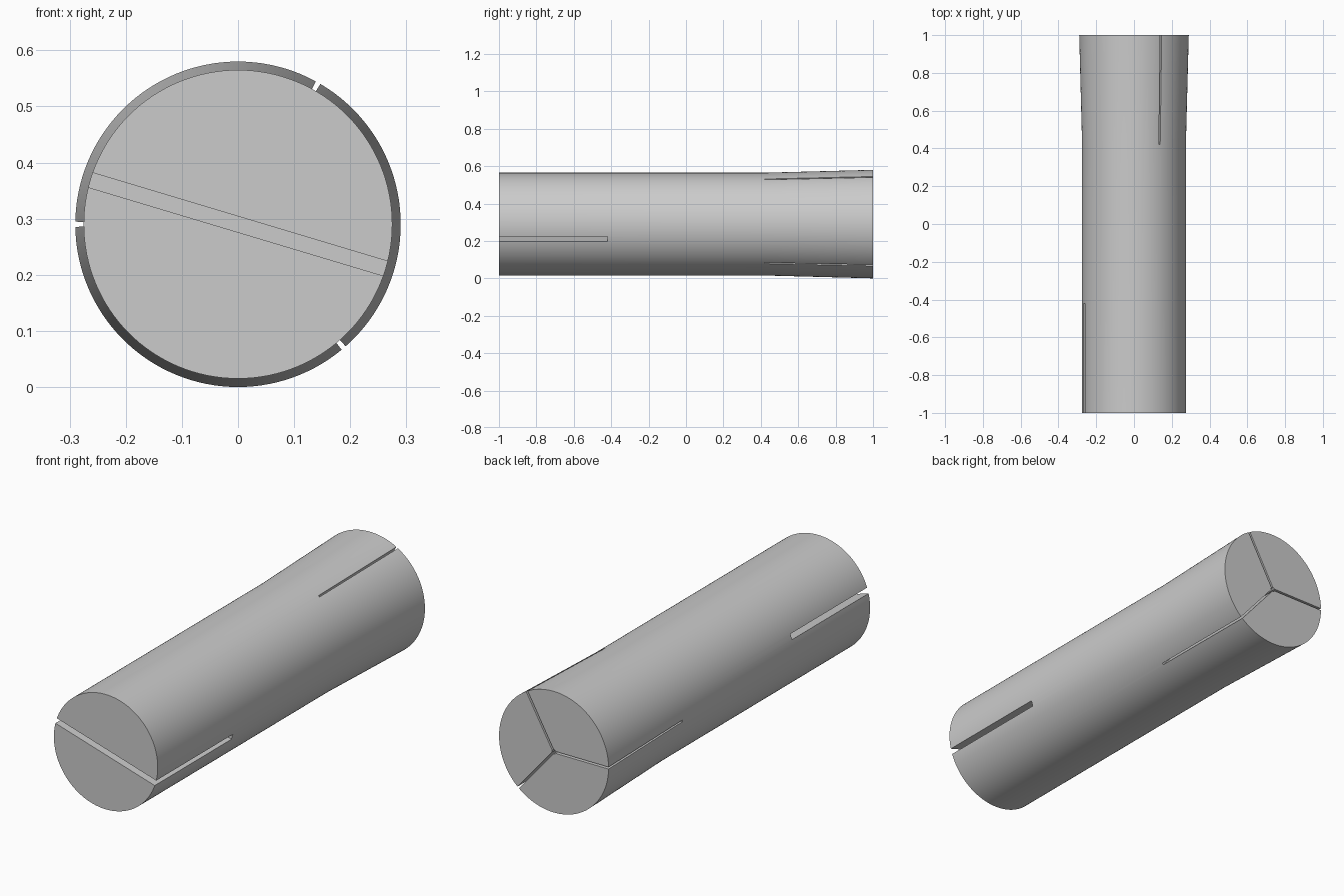
import bpy, bmesh, math
from mathutils import Matrix

if "Cube" in bpy.data.objects:
    bpy.data.objects.remove(bpy.data.objects["Cube"])

CZ = 0.29      # height of the pin axis
SIDES = 128

grey = bpy.data.materials.new("steel grey")
grey.diffuse_color = (0.6, 0.6, 0.6, 1)
grey.use_nodes = True
grey.node_tree.nodes["Principled BSDF"].inputs["Base Color"].default_value = grey.diffuse_color


def make_object(name, bm, cutter=False):
    bmesh.ops.recalc_face_normals(bm, faces=bm.faces)
    mesh = bpy.data.meshes.new(name)
    bm.to_mesh(mesh)
    bm.free()
    obj = bpy.data.objects.new(name, mesh)
    bpy.context.collection.objects.link(obj)
    mesh.materials.append(grey)
    if cutter:
        obj.hide_render = True
        obj.hide_set(True)
    return obj


def lathe(name, profile, sides, cutter=False):
    """Capped round body along y from (y, radius) pairs."""
    bm = bmesh.new()
    rings = []
    for y, r in profile:
        angles = [2 * math.pi * i / sides for i in range(sides)]
        rings.append([bm.verts.new((r * math.cos(a), y, CZ + r * math.sin(a))) for a in angles])
    for a, b in zip(rings, rings[1:]):
        for i in range(sides):
            j = (i + 1) % sides
            bm.faces.new((a[i], a[j], b[j], b[i]))
    bm.faces.new(rings[0])
    bm.faces.new(rings[-1])
    return make_object(name, bm, cutter)


def slot_cutter(name, r0, r1, y0, y1, width0, width1, angle):
    """Radial blade, from radius r0 to r1, whose width may taper along y."""
    bm = bmesh.new()
    bmesh.ops.create_cube(bm, size=1)
    for v in bm.verts:
        w = width0 if v.co.y < 0 else width1
        v.co = (r1 if v.co.x > 0 else r0, y0 if v.co.y < 0 else y1, v.co.z * w)
    turn = Matrix.Rotation(-math.radians(angle), 4, 'Y')
    bm.transform(Matrix.Translation((0, 0, CZ)) @ turn)
    return make_object(name, bm, True)


# Round pin with a flared rear end
pin = lathe("split_pin", [(-1, 0.275), (0.43, 0.275), (1, 0.29)], SIDES)

# Wide slot across the front, three narrow slits and a tiny bore at the rear
cutters = [slot_cutter("front_slot_cutter", -0.4, 0.4, -1.1, -0.42, 0.027, 0.027, -16.7)]
for i, angle in enumerate((60.5, 180, -49.5)):
    cutters.append(slot_cutter(f"rear_slit_cutter_{i + 1}", -0.002, 0.4, 0.42, 1.05, 0.008, 0.0095, angle))
cutters.append(lathe("rear_bore_cutter", [(0.42, 0.008), (1.05, 0.011)], 12, True))

for cutter in cutters:
    mod = pin.modifiers.new(cutter.name, 'BOOLEAN')
    mod.operation = 'DIFFERENCE'
    mod.solver = 'EXACT'
    mod.object = cutter

# Apply the cuts and discard the cutters
bpy.context.view_layer.objects.active = pin
pin.select_set(True)
for mod in list(pin.modifiers):
    bpy.ops.object.modifier_apply(modifier=mod.name)
for cutter in cutters:
    bpy.data.objects.remove(cutter)

bpy.ops.object.shade_smooth_by_angle(angle=math.radians(30))
